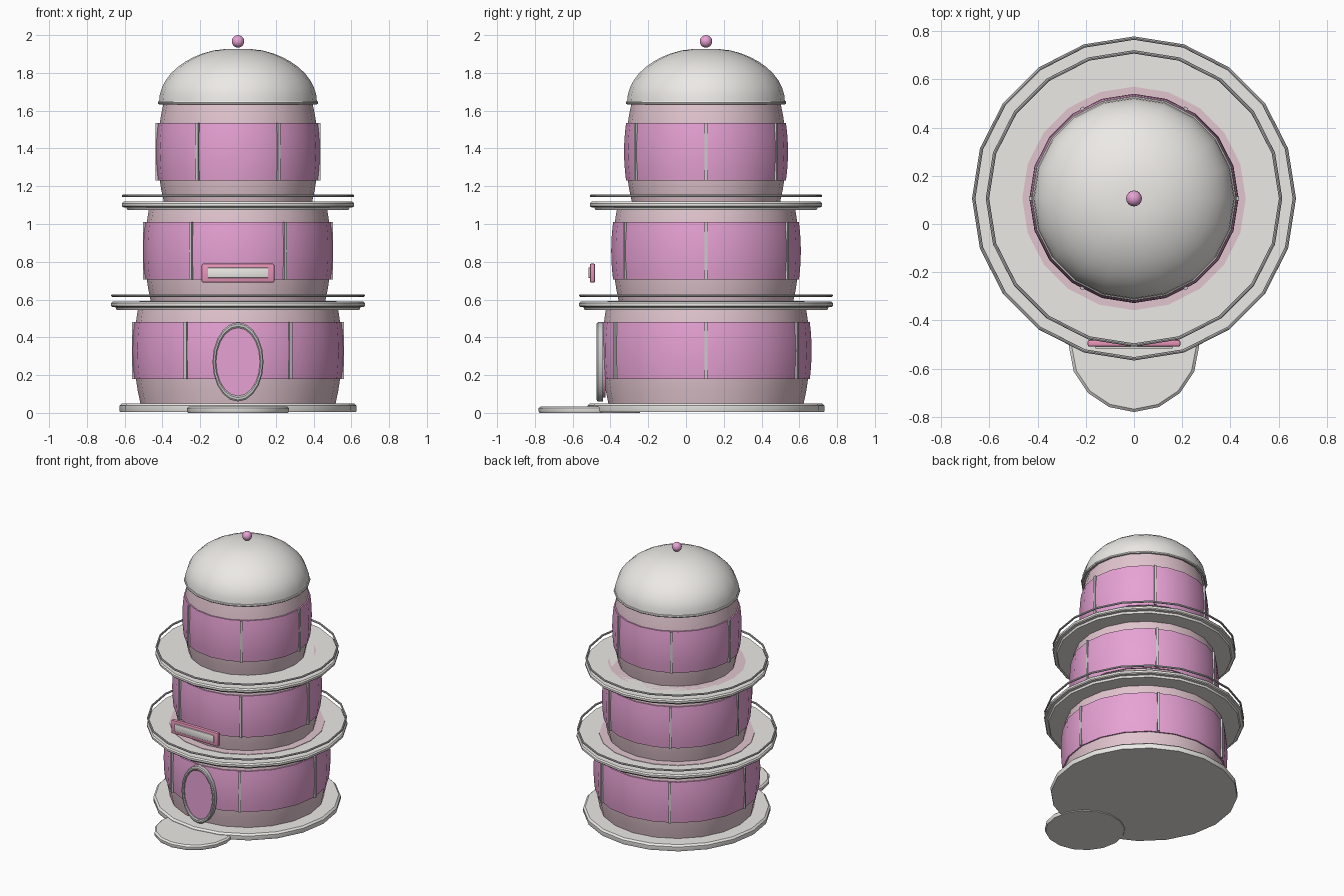
import bpy, bmesh
from math import sin, cos, pi, radians
from mathutils import Matrix

if "Cube" in bpy.data.objects:
    bpy.data.objects.remove(bpy.data.objects["Cube"])

CY = 0.106   # y of the tower axis
SIDES = 20


def material(name, rgb):
    m = bpy.data.materials.new(name)
    m.diffuse_color = (*rgb, 1)
    m.use_nodes = True
    m.node_tree.nodes["Principled BSDF"].inputs["Base Color"].default_value = m.diffuse_color
    return m


PINK = material("panel_pink", (0.80, 0.36, 0.66))
PALE = material("pale_pink", (0.76, 0.56, 0.62))
ROSE = material("rose", (0.80, 0.30, 0.48))
CREAM = material("cream", (0.84, 0.82, 0.79))


def finish(name, bm, mat=None, smooth=True):
    bmesh.ops.recalc_face_normals(bm, faces=bm.faces)
    me = bpy.data.meshes.new(name)
    bm.to_mesh(me)
    bm.free()
    ob = bpy.data.objects.new(name, me)
    bpy.context.collection.objects.link(ob)
    if mat:
        me.materials.append(mat)
    if smooth:
        bpy.ops.object.select_all(action='DESELECT')
        ob.select_set(True)
        bpy.context.view_layer.objects.active = ob
        bpy.ops.object.shade_smooth_by_angle(angle=radians(35))
    return ob


def lathe(name, profile, mat=None, closed=False, caps=True, n=SIDES,
          at=(0, CY, 0), place=Matrix()):
    """Revolve (radius, z) points; closed makes a ring, caps fills both ends."""
    bm = bmesh.new()
    rings = [[bm.verts.new((r * cos(2 * pi * i / n), r * sin(2 * pi * i / n), z))
              for i in range(n)] for r, z in profile]
    pairs = list(zip(rings, rings[1:]))
    if closed:
        pairs.append((rings[-1], rings[0]))
    for a, b in pairs:
        for i in range(n):
            j = (i + 1) % n
            bm.faces.new((a[i], a[j], b[j], b[i]))
    if caps and not closed:
        bm.faces.new(rings[0])
        bm.faces.new(rings[-1])
    bm.transform(Matrix.Translation(at) @ place)
    return finish(name, bm, mat)


def wire_ring(name, r, z, t, mat=None):
    pts = [(r + t * cos(k * pi / 4), z + t * sin(k * pi / 4)) for k in range(8)]
    return lathe(name, pts, mat, closed=True)


def box(name, size, loc, mat=None, turn=0.0, bevel=0.0):
    bm = bmesh.new()
    bmesh.ops.create_cube(bm, size=1)
    bm.transform(Matrix.Diagonal((*size, 1)))
    if bevel:
        bmesh.ops.bevel(bm, geom=bm.edges[:], offset=bevel, segments=2,
                        affect='EDGES', profile=0.5)
    bm.transform(Matrix.Translation(loc) @ Matrix.Rotation(turn, 4, 'Z'))
    return finish(name, bm, mat, smooth=bool(bevel))


# Base disc and rounded doorstep
lathe("base", [(0.625, 0.005), (0.628, 0.015), (0.628, 0.038), (0.615, 0.05)], CREAM)
lathe("doorstep", [(0.265, 0.0), (0.27, 0.008), (0.27, 0.025), (0.258, 0.035)],
      CREAM, n=16, at=(0, -0.51, 0))

# Three barrel tiers: name, bottom, top, end radius, bulge radius, panel span
tiers = [("lower", 0.05, 0.593, 0.520, 0.553, 0.18, 0.48),
         ("middle", 0.59, 1.118, 0.465, 0.496, 0.705, 1.01),
         ("upper", 1.115, 1.645, 0.395, 0.428, 1.23, 1.535)]
for name, z0, z1, r0, r1, p0, p1 in tiers:
    mid = (p0 + p1) / 2
    half = max(mid - z0, z1 - mid)

    def radius(z):
        return r1 - (r1 - r0) * ((z - mid) / half) ** 2

    body = [z0 + (z1 - z0) * k / 8 for k in range(9)]
    lathe(name + "_body", [(radius(z) - 0.003, z) for z in body], PALE)
    # coloured wall band
    band = [p0 + (p1 - p0) * k / 6 for k in range(7)]
    outer = [(radius(z) + 0.006, z) for z in band]
    inner = [(radius(z) - 0.008, z) for z in reversed(band)]
    lathe(name + "_panels", outer + inner, PINK, closed=True)
    # six upright seams
    for k in range(6):
        a = k * pi / 3
        r = r1 + 0.002
        box(f"{name}_seam_{k + 1}", (0.016, 0.012, p1 - p0),
            (r * cos(a), CY + r * sin(a), mid), turn=a + pi / 2)

# Balcony floors with a thin rail floating above each edge
for name, r, z in (("lower", 0.672, 0.545), ("upper", 0.615, 1.073)):
    lathe(name + "_balcony",
          [(r - 0.03, z), (r - 0.024, z + 0.014), (r - 0.006, z + 0.016),
           (r, z + 0.022), (r, z + 0.036), (r - 0.008, z + 0.045)], CREAM)
    wire_ring(name + "_rail", r - 0.007, z + 0.076, 0.007)

# Domed roof, its rim and the ball on top
dome = [(0.418 * cos(t), 1.645 + 0.288 * sin(t))
        for t in (radians(72 * k / 9) for k in range(10))]
lathe("dome", dome + [(0.06, 1.927)], CREAM)
wire_ring("dome_rim", 0.415, 1.643, 0.010, CREAM)
bm = bmesh.new()
bmesh.ops.create_uvsphere(bm, u_segments=16, v_segments=10, radius=0.033)
bm.transform(Matrix.Translation((0, CY, 1.967)))
finish("roof_ball", bm, PINK)

# Oval door facing the front
stand = Matrix.Rotation(pi / 2, 4, 'X') @ Matrix.Diagonal((0.135, 0.21, 1, 1))
lathe("door", [(0.9, -0.03), (0.9, 0.004)], PINK, at=(0, -0.455, 0.27), place=stand)
lathe("door_frame", [(0.86, -0.015), (1.0, -0.015), (1.0, 0.012), (0.96, 0.018),
                     (0.90, 0.018), (0.86, 0.012)], closed=True,
      at=(0, -0.455, 0.27), place=stand)

# Sign board on the lower balcony's front edge
box("sign_frame", (0.385, 0.028, 0.10), (0, -0.495, 0.74), ROSE, bevel=0.008)
box("sign_face", (0.32, 0.02, 0.055), (0, -0.507, 0.742), CREAM, bevel=0.004)
